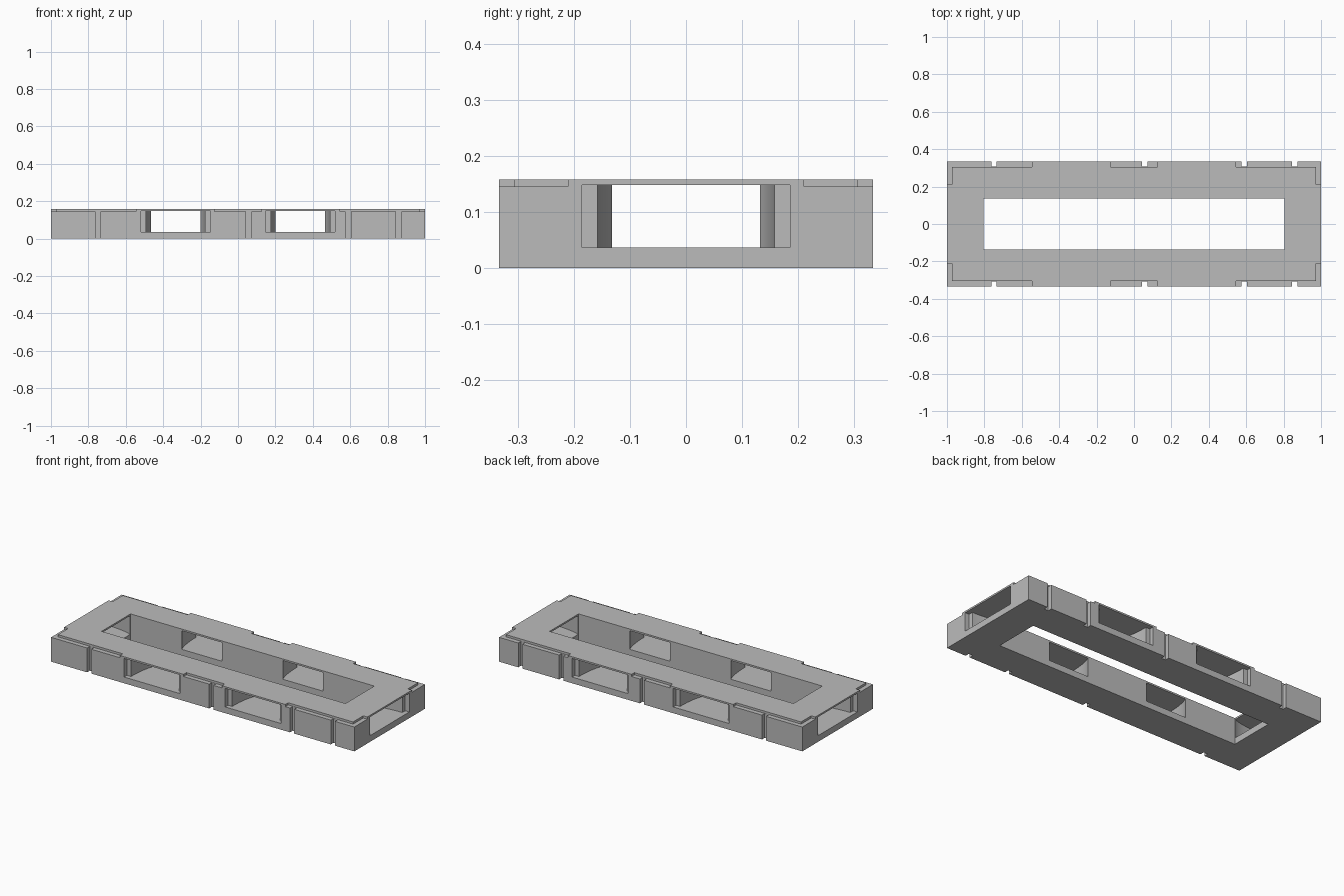
import bpy
import bmesh
from math import pi, sqrt
from mathutils import Matrix, Vector

if "Cube" in bpy.data.objects:
    bpy.data.objects.remove(bpy.data.objects["Cube"], do_unlink=True)

# Main sizes
LX, LY, TOP = 1.0, 0.333, 0.158      # half length, half width, height
IX, IY = 0.804, 0.136                # half size of the central opening
STEP = 0.027                         # depth of every small step
LIP_Z = 0.145                        # height of the lowered rim
WIN_LOW, WIN_HIGH = 0.037, 0.148     # window sill and head
OVER = 0.02                          # overshoot of cutters

grey = bpy.data.materials.new("plain_grey")
grey.use_nodes = True
grey.diffuse_color = (0.5, 0.5, 0.5, 1)
grey.node_tree.nodes["Principled BSDF"].inputs["Base Color"].default_value = (0.5, 0.5, 0.5, 1)


def prism(name, outline, z0, z1, matrix=Matrix()):
    """Extrude a plan outline from z0 to z1."""
    bm = bmesh.new()
    face = bm.faces.new([bm.verts.new(matrix @ Vector((x, y, z0))) for x, y in outline])
    grown = bmesh.ops.extrude_face_region(bm, geom=[face])
    verts = [v for v in grown["geom"] if isinstance(v, bmesh.types.BMVert)]
    bmesh.ops.translate(bm, verts=verts, vec=(0, 0, z1 - z0))
    bmesh.ops.recalc_face_normals(bm, faces=bm.faces)
    mesh = bpy.data.meshes.new(name)
    bm.to_mesh(mesh)
    bm.free()
    obj = bpy.data.objects.new(name, mesh)
    bpy.context.collection.objects.link(obj)
    mesh.materials.append(grey)
    return obj


def rect(x0, x1, y0, y1):
    return [(x0, y0), (x1, y0), (x1, y1), (x0, y1)]


def window_outline(thickness):
    """Stepped mouth, then curved cheeks narrowing inward; outer wall at y = 0."""
    outer, middle, inner = 0.185, 0.158, 0.132
    side = [(outer, -OVER), (outer, STEP), (middle, STEP)]
    run = thickness - STEP
    for i in range(1, 13):
        t = i / 12
        side.append((middle - (middle - inner) * (1 - sqrt(1 - (0.9 * t) ** 2))
                     / (1 - sqrt(1 - 0.9 ** 2)), STEP + run * t))
    side.append((inner, thickness + OVER))
    return side + [(-x, y) for x, y in reversed(side)]


frame = prism("frame", rect(-LX, LX, -LY, LY), 0, TOP)
cutters = [prism("opening_cutter", rect(-IX, IX, -IY, IY), -OVER, TOP + OVER)]

# Windows: two in each long side, one in each end
for turn in (0, pi):
    spin = Matrix.Rotation(turn, 4, "Z")
    for x in (-LX / 3, LX / 3):
        cutters.append(prism("side_window_cutter", window_outline(LY - IY), WIN_LOW, WIN_HIGH,
                             spin @ Matrix.Translation((x, -LY, 0))))
    spin = Matrix.Rotation(turn + pi / 2, 4, "Z")
    cutters.append(prism("end_window_cutter", window_outline(LX - IX), WIN_LOW, WIN_HIGH,
                         spin @ Matrix.Translation((0, -LX, 0))))

# Lowered rim: an L at each corner and a strip in the middle of each long side
corner = [(LX + OVER, 0.21), (LX + OVER, LY + OVER), (0.545, LY + OVER),
          (0.545, LY - STEP), (LX - STEP, LY - STEP), (LX - STEP, 0.21)]
strip = rect(-0.126, 0.126, LY - STEP, LY + OVER)
for sy in (-1, 1):
    flip = Matrix.Diagonal((1, sy, 1, 1))
    cutters.append(prism("rim_strip_cutter", strip, LIP_Z, TOP + OVER, flip))
    for sx in (-1, 1):
        mirror = Matrix.Diagonal((sx, sy, 1, 1))
        cutters.append(prism("rim_corner_cutter", corner, LIP_Z, TOP + OVER, mirror))
    # Vertical grooves in the long sides
    for x in (-0.748, 0.057, 0.59, 0.859):
        slot = rect(x - 0.014, x + 0.014, LY - STEP + 0.001, LY + OVER)
        cutters.append(prism("groove_cutter", slot, -OVER, TOP + OVER, flip))

# Cut the frame and discard the cutters
for cutter in cutters:
    cut = frame.modifiers.new("cut", "BOOLEAN")
    cut.operation = "DIFFERENCE"
    cut.solver = "EXACT"
    cut.object = cutter
bpy.context.view_layer.update()
result = bpy.data.meshes.new_from_object(
    frame.evaluated_get(bpy.context.evaluated_depsgraph_get()))
frame.modifiers.clear()
frame.data = result
for cutter in cutters:
    bpy.data.objects.remove(cutter, do_unlink=True)

# Smooth the curved cheeks, keep every other edge sharp
bpy.ops.object.select_all(action="DESELECT")
frame.select_set(True)
bpy.context.view_layer.objects.active = frame
bpy.ops.object.shade_smooth_by_angle(angle=pi / 9)
